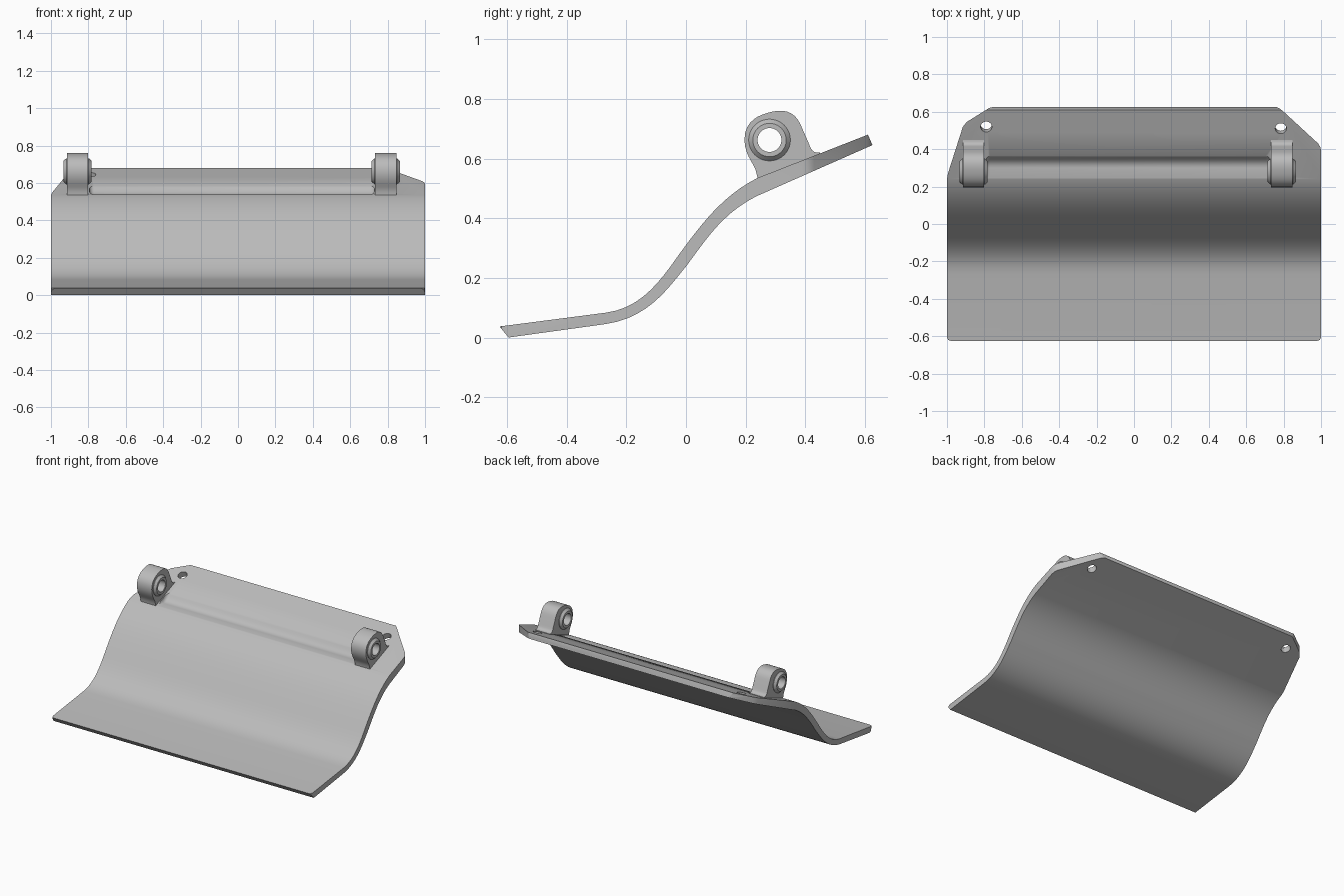
import bpy, bmesh, math
from mathutils import Vector, Matrix
from mathutils.geometry import interpolate_bezier

if "Cube" in bpy.data.objects:
    bpy.data.objects.remove(bpy.data.objects["Cube"])

grey = bpy.data.materials.new("steel_grey")
grey.use_nodes = True
colour = (0.5, 0.5, 0.5, 1)
grey.diffuse_color = colour
grey.node_tree.nodes["Principled BSDF"].inputs["Base Color"].default_value = colour


def bezier(a, b, c, d, n=12):
    return [(p.x, p.y) for p in interpolate_bezier(Vector(a), Vector(b), Vector(c), Vector(d), n)]


def make_object(name, bm):
    bmesh.ops.recalc_face_normals(bm, faces=bm.faces)
    mesh = bpy.data.meshes.new(name)
    bm.to_mesh(mesh)
    bm.free()
    mesh.materials.append(grey)
    ob = bpy.data.objects.new(name, mesh)
    bpy.context.collection.objects.link(ob)
    return ob


def prism(name, points, low, high, axis="X"):
    """Extrude a yz profile along x, or an xy outline along z."""
    bm = bmesh.new()
    place = (lambda a, b: (low, a, b)) if axis == "X" else (lambda a, b: (a, b, low))
    face = bm.faces.new([bm.verts.new(place(a, b)) for a, b in points])
    move = Vector((high - low, 0, 0) if axis == "X" else (0, 0, high - low))
    new = bmesh.ops.extrude_face_region(bm, geom=[face])["geom"]
    bmesh.ops.translate(bm, vec=move, verts=[g for g in new if isinstance(g, bmesh.types.BMVert)])
    return make_object(name, bm)


def cylinder(name, centre, radius, depth, rotation):
    bm = bmesh.new()
    bmesh.ops.create_cone(bm, cap_ends=True, segments=40, radius1=radius, radius2=radius,
                          depth=depth, matrix=Matrix.Translation(centre) @ rotation)
    return make_object(name, bm)


def apply(ob, mod):
    bpy.context.view_layer.objects.active = ob
    bpy.ops.object.modifier_apply(modifier=mod.name)


def cut(ob, cutter, operation="DIFFERENCE"):
    mod = ob.modifiers.new("cut", "BOOLEAN")
    mod.operation, mod.solver, mod.object = operation, "EXACT", cutter
    apply(ob, mod)
    bpy.data.objects.remove(cutter)


def smooth(ob, angle=32):
    bpy.ops.object.select_all(action="DESELECT")
    ob.select_set(True)
    bpy.context.view_layer.objects.active = ob
    bpy.ops.object.shade_smooth_by_angle(angle=math.radians(angle))


# S-shaped plate, slightly thicker through the middle
upper = ([(-0.625, 0.037)]
         + bezier((-0.27, 0.083), (-0.13, 0.10), (-0.065, 0.225), (0, 0.31))
         + bezier((0, 0.31), (0.06, 0.39), (0.13, 0.48), (0.24, 0.535))[1:]
         + [(0.61, 0.68)])
lower = ([(-0.595, 0)]
         + bezier((-0.27, 0.045), (-0.12, 0.065), (-0.05, 0.18), (0, 0.238))
         + bezier((0, 0.238), (0.065, 0.325), (0.12, 0.415), (0.235, 0.473))[1:]
         + [(0.625, 0.645)])
plate = prism("curved_plate", upper + lower[::-1], -1.1, 1.1)

# Plan outline with uneven rear chamfers and rounded front corners
outline = [(-0.98, -0.625), (0.98, -0.625), (0.994, -0.619), (1, -0.605),
           (1, 0.39), (0.997, 0.41), (0.985, 0.43), (0.795, 0.605), (0.775, 0.62),
           (0.75, 0.63), (-0.74, 0.63), (-0.775, 0.62), (-0.895, 0.545), (-0.915, 0.52),
           (-0.995, 0.27), (-1, 0.24), (-1, -0.605), (-0.994, -0.619)]
cut(plate, prism("outline_cutter", outline, -0.5, 1.5, "Z"), "INTERSECT")

# Shallow trough between the lugs
floor = [(0.2, 0.54)] + bezier((0.3, 0.535), (0.345, 0.537), (0.35, 0.575), (0.385, 0.605), 10)
trough = prism("trough_cutter", floor + [(0.4, 0.7), (0.2, 0.7)], -0.795, 0.73)
bevel = trough.modifiers.new("round_ends", "BEVEL")
bevel.width, bevel.segments, bevel.angle_limit = 0.025, 4, math.radians(60)
apply(trough, bevel)
cut(plate, trough)

# Two bolt holes square to the rear of the plate
tilt = Matrix.Rotation(math.radians(21), 4, "X")
for x, y in ((-0.79, 0.525), (0.785, 0.515)):
    cut(plate, cylinder("hole_cutter", (x, y, 0.63), 0.03, 0.3, tilt))
smooth(plate)

# Lugs, each with a chamfered bushing
AXIS_Y, AXIS_Z = 0.28, 0.662
side_on = Matrix.Rotation(math.radians(90), 4, "Y")
lug_profile = ([(0.24, 0.5), (0.24, 0.535)]
               + bezier((0.235, 0.555), (0.232, 0.58), (0.195, 0.61), (0.196, 0.665), 8)
               + bezier((0.196, 0.665), (0.197, 0.72), (0.235, 0.742), (0.27, 0.752), 8)[1:]
               + bezier((0.27, 0.752), (0.335, 0.772), (0.37, 0.755), (0.39, 0.70), 10)[1:]
               + bezier((0.412, 0.65), (0.42, 0.625), (0.43, 0.617), (0.45, 0.62), 6)
               + [(0.45, 0.585)])
ring = [(0.04, -0.075), (0.056, -0.075), (0.07, -0.06), (0.07, 0.06), (0.056, 0.075), (0.04, 0.075)]


def bushing(name, x):
    bm = bmesh.new()
    verts = [bm.verts.new((x + a, AXIS_Y, AXIS_Z + r)) for r, a in ring]
    edges = [bm.edges.new((verts[i - 1], verts[i])) for i in range(len(verts))]
    bmesh.ops.spin(bm, geom=verts + edges, cent=(x, AXIS_Y, AXIS_Z), axis=(1, 0, 0),
                   angle=math.tau, steps=40, use_merge=True)
    bmesh.ops.remove_doubles(bm, verts=bm.verts, dist=0.0001)
    return make_object(name, bm)


for side, x in (("right", -0.858), ("left", 0.79)):
    lug = prism(side + "_lug", lug_profile, x - 0.057, x + 0.057)
    cut(lug, cylinder("bore_cutter", (x, AXIS_Y, AXIS_Z), 0.05, 0.4, side_on))
    smooth(lug)
    smooth(bushing(side + "_bushing", x))
